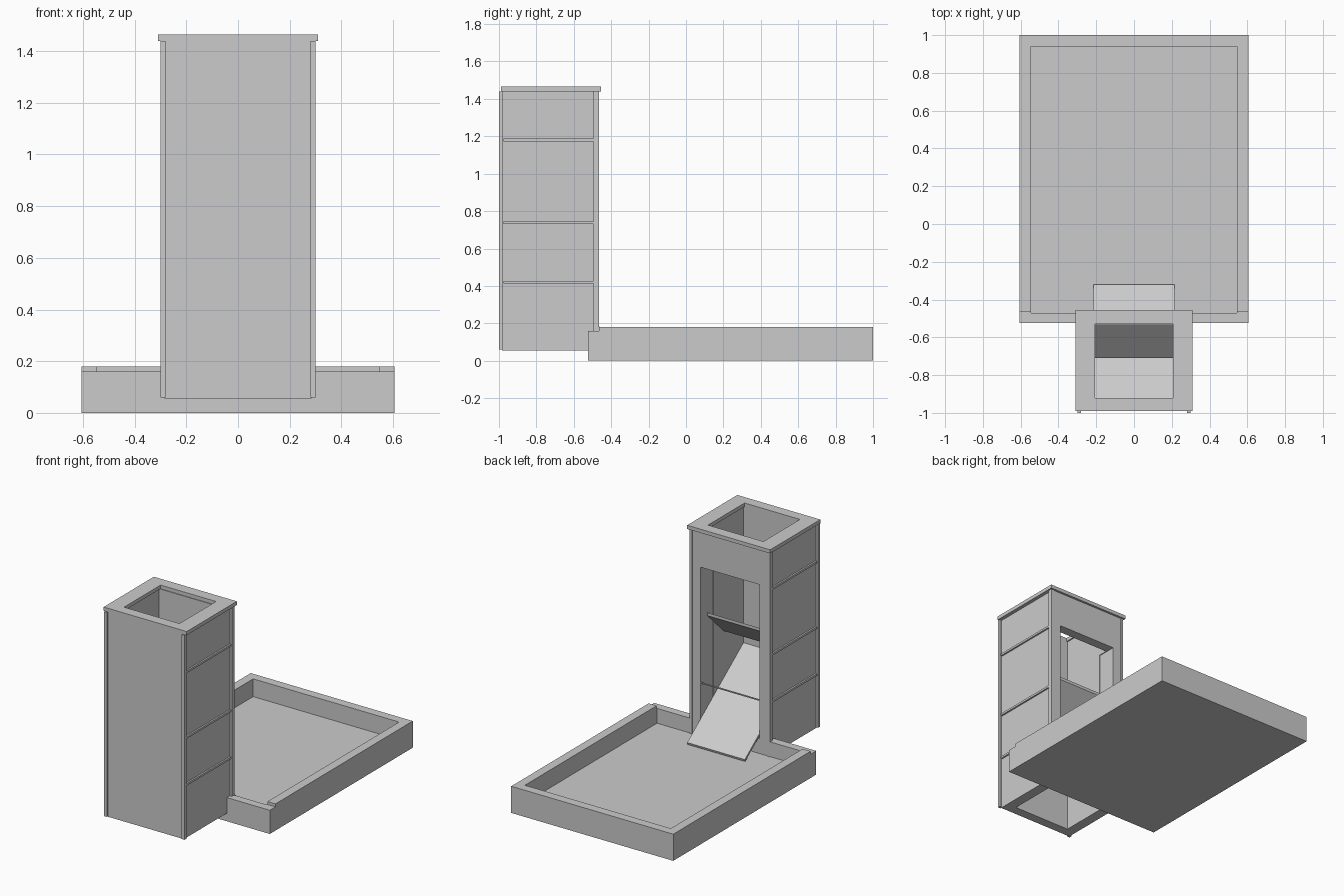
import bpy
import bmesh
from mathutils import Vector

cube = bpy.data.objects.get("Cube")
if cube:
    bpy.data.objects.remove(cube, do_unlink=True)

grey = bpy.data.materials.new("plain grey")
grey.use_nodes = True
COLOUR = (0.6, 0.6, 0.6, 1)
grey.diffuse_color = COLOUR
grey.node_tree.nodes["Principled BSDF"].inputs["Base Color"].default_value = COLOUR


def make_object(name, bm):
    bmesh.ops.recalc_face_normals(bm, faces=bm.faces)
    mesh = bpy.data.meshes.new(name)
    bm.to_mesh(mesh)
    bm.free()
    mesh.materials.append(grey)
    obj = bpy.data.objects.new(name, mesh)
    bpy.context.collection.objects.link(obj)
    return obj


def box(name, x, y, z):
    """Box from (low, high) ranges."""
    bm = bmesh.new()
    bmesh.ops.create_cube(bm, size=1)
    for v in bm.verts:
        v.co = Vector([lo + (c + 0.5) * (hi - lo) for c, (lo, hi) in zip(v.co, (x, y, z))])
    return make_object(name, bm)


def cut(target, *ranges):
    """Subtract a box from the target."""
    cutter = box(target.name + "_cutter", *ranges)
    cutter.hide_render = True
    cutter.hide_viewport = True
    mod = target.modifiers.new("cut", "BOOLEAN")
    mod.operation = "DIFFERENCE"
    mod.solver = "EXACT"
    mod.object = cutter
    bpy.context.view_layer.objects.active = target
    bpy.ops.object.modifier_apply(modifier=mod.name)
    bpy.data.objects.remove(cutter, do_unlink=True)


def slab(name, half_width, profile):
    """Extrude a (y, z) profile across x."""
    bm = bmesh.new()
    face = bm.faces.new([bm.verts.new((-half_width, y, z)) for y, z in profile])
    moved = bmesh.ops.extrude_face_region(bm, geom=[face])["geom"]
    verts = [v for v in moved if isinstance(v, bmesh.types.BMVert)]
    bmesh.ops.translate(bm, verts=verts, vec=(2 * half_width, 0, 0))
    return make_object(name, bm)


# Tray with a lower wall on the tower side
tray = box("tray", (-0.605, 0.605), (-0.525, 1), (0, 0.18))
cut(tray, (-0.545, 0.545), (-0.47, 0.94), (0.06, 0.3))
cut(tray, (-0.7, 0.7), (-0.6, -0.465), (0.16, 0.3))

# Hollow tower with a tall opening at the back
tower = box("tower", (-0.285, 0.285), (-0.985, -0.47), (0.055, 1.44))
cut(tower, (-0.215, 0.215), (-0.92, -0.535), (0, 1.6))
cut(tower, (-0.22, 0.22), (-0.6, -0.4), (0, 1.2))

# Top rim
rim = box("top_rim", (-0.31, 0.31), (-0.99, -0.455), (1.44, 1.465))
cut(rim, (-0.207, 0.207), (-0.92, -0.53), (1.4, 1.5))

# Corner posts and side battens
for side, s in (("left", 1), ("right", -1)):
    x = sorted((s * 0.28, s * 0.30))
    box(f"{side}_front_post", x, (-1, -0.98), (0.06, 1.44))
    box(f"{side}_back_post", x, (-0.495, -0.465), (0.06, 1.44))
    for i, z in enumerate((0.42, 0.737, 1.18)):
        box(f"{side}_batten_{i + 1}", sorted((s * 0.28, s * 0.296)),
            (-0.975, -0.495), (z - 0.007, z + 0.007))

# Sloping plates inside the tower
slab("lower_ramp", 0.215, [(-0.92, 0.52), (-0.32, 0.075), (-0.325, 0.06), (-0.92, 0.505)])
slab("upper_baffle", 0.215, [(-0.535, 0.87), (-0.71, 0.70), (-0.71, 0.68), (-0.535, 0.85)])

# Thin bar across the opening
box("opening_bar", (-0.22, 0.22), (-0.478, -0.47), (0.415, 0.422))
